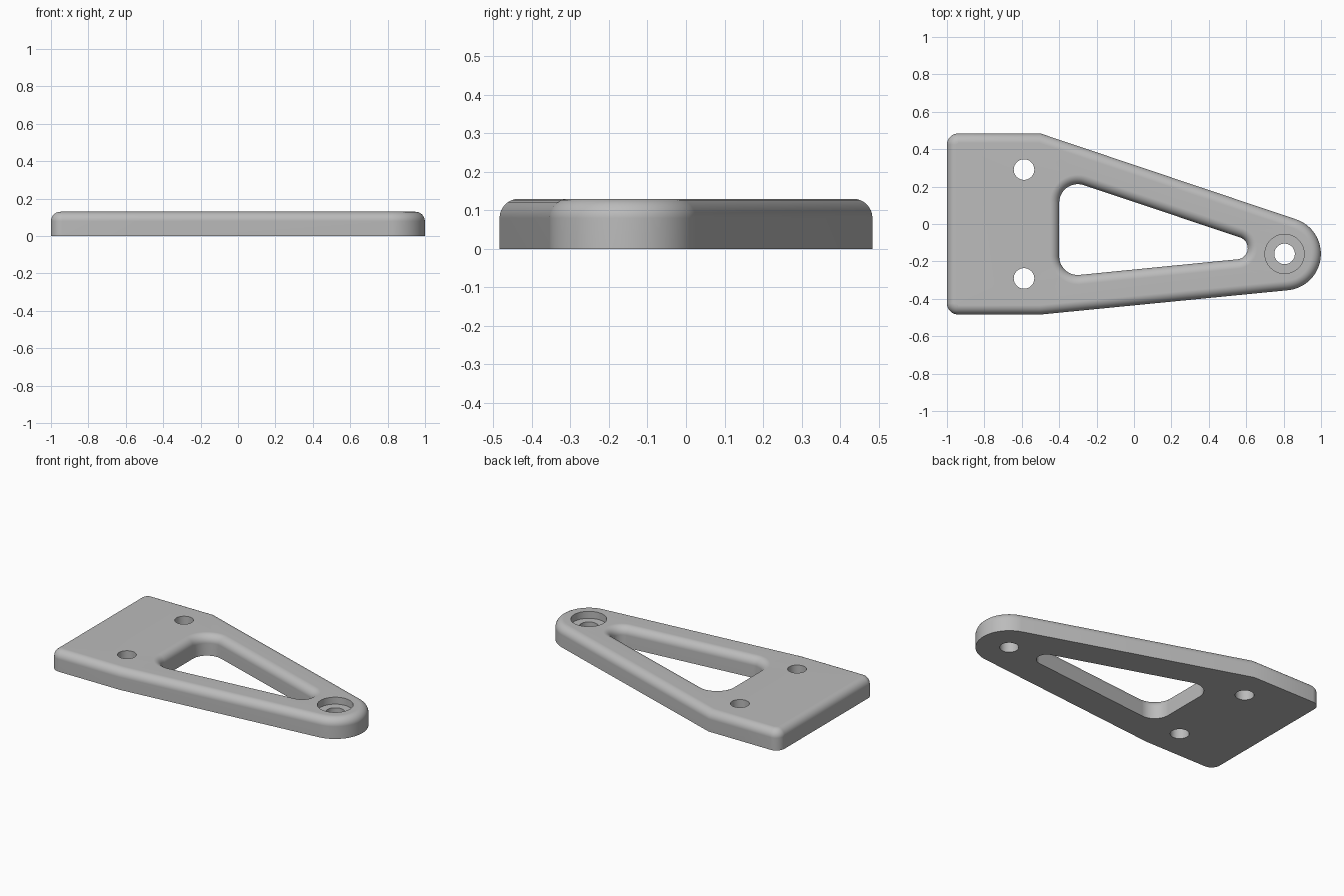
import bpy, bmesh
from math import cos, sin, pi, atan2
from mathutils import Vector

cube = bpy.data.objects.get("Cube")
if cube:
    bpy.data.objects.remove(cube, do_unlink=True)

HEIGHT, FILLET, STEPS = 0.13, 0.05, 8


def rounded_polygon(corners, inset):
    """Convex counter-clockwise outline from (x, y, radius), moved inward by inset."""
    pts = [Vector(c[:2]) for c in corners]
    result = []
    for i, (x, y, r) in enumerate(corners):
        a = (pts[i] - pts[i - 1]).normalized()
        b = (pts[(i + 1) % len(pts)] - pts[i]).normalized()
        n1, n2 = Vector((-a.y, a.x)), Vector((-b.y, b.x))
        shift = (n1 + n2) / (1 + n1.dot(n2))
        if r == 0:
            result.append(pts[i] + shift * inset)
            continue
        center = pts[i] + shift * r
        start = atan2(-n1.y, -n1.x)
        turn = (atan2(-n2.y, -n2.x) - start) % (2 * pi)
        count = max(8, int(turn * 12))
        for k in range(count + 1):
            t = start + turn * k / count
            result.append(center + Vector((cos(t), sin(t))) * (r - inset))
    return result


def circle(x, y, r, count=40):
    return [Vector((x + r * cos(2 * pi * k / count), y + r * sin(2 * pi * k / count)))
            for k in range(count)]


def add_wall(bm, layers):
    """Skin a stack of (outline, z) rings; return the bottom and top ring edges."""
    rings = [[bm.verts.new((p.x, p.y, z)) for p in outline] for outline, z in layers]
    for low, high in zip(rings, rings[1:]):
        for i in range(len(low)):
            bm.faces.new((low[i - 1], low[i], high[i], high[i - 1]))
    return [[bm.edges.get((ring[i - 1], ring[i])) for i in range(len(ring))]
            for ring in (rings[0], rings[-1])]


def filleted_layers(corners, side):
    """Straight wall with a quarter-round along its top edge."""
    layers = [(rounded_polygon(corners, 0), 0)]
    for k in range(STEPS + 1):
        t = pi / 2 * k / STEPS
        layers.append((rounded_polygon(corners, side * FILLET * (1 - cos(t))),
                       HEIGHT - FILLET + FILLET * sin(t)))
    return layers


# Plan of the plate and of its triangular window: x, y, corner radius
outer = [(-1, -0.484, 0.06), (-0.5, -0.484, 0), (1.729, -0.265, 0.195),
         (-0.5, 0.484, 0), (-1, 0.484, 0.06)]
window = [(-0.4, -0.283, 0.1), (0.833, -0.161, 0.06), (-0.4, 0.252, 0.1)]
tip = (0.805, -0.16)

walls = [filleted_layers(outer, 1), filleted_layers(window, -1)]

# Mounting holes
for y in (-0.291, 0.291):
    walls.append([(circle(-0.588, y, 0.055), 0), (circle(-0.588, y, 0.055), HEIGHT)])

# Counterbored pivot hole at the tip
walls.append([(circle(*tip, 0.055), 0), (circle(*tip, 0.055), 0.085),
              (circle(*tip, 0.105), 0.085), (circle(*tip, 0.105), HEIGHT)])

# Skin all walls, then close the flat bottom and top around the openings
bm = bmesh.new()
bottom, top = [], []
for layers in walls:
    low, high = add_wall(bm, layers)
    bottom += low
    top += high
for edges, up in ((bottom, -1), (top, 1)):
    bmesh.ops.triangle_fill(bm, use_beauty=True, edges=edges, normal=(0, 0, up))
bmesh.ops.recalc_face_normals(bm, faces=bm.faces)

mesh = bpy.data.meshes.new("bracket_plate")
bm.to_mesh(mesh)
bm.free()
plate = bpy.data.objects.new("bracket_plate", mesh)
bpy.context.collection.objects.link(plate)

# Plain grey finish
grey = bpy.data.materials.new("light_grey")
grey.use_nodes = True
color = (0.5, 0.5, 0.5, 1)
grey.diffuse_color = color
grey.node_tree.nodes["Principled BSDF"].inputs["Base Color"].default_value = color
mesh.materials.append(grey)

# Smooth rounds with crisp rims and flat caps
bpy.ops.object.select_all(action='DESELECT')
plate.select_set(True)
bpy.context.view_layer.objects.active = plate
bpy.ops.object.shade_smooth_by_angle(angle=0.5)
weighted = plate.modifiers.new("flat_caps", 'WEIGHTED_NORMAL')
weighted.keep_sharp = True
